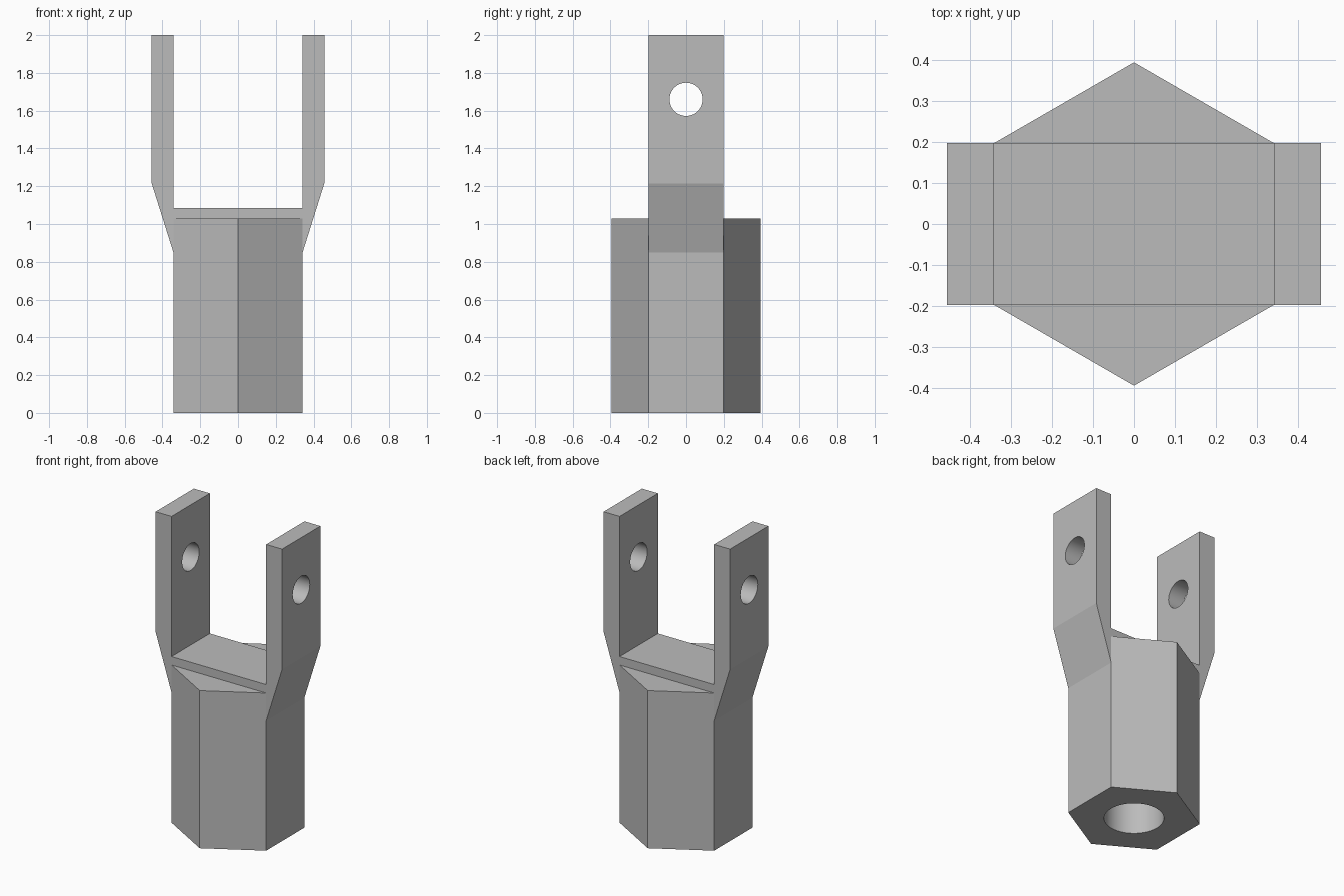
import bpy, bmesh, math
from mathutils import Matrix, Vector

if "Cube" in bpy.data.objects:
    bpy.data.objects.remove(bpy.data.objects["Cube"], do_unlink=True)

R = 0.395                              # hexagon corner radius
FLAT = R * math.cos(math.radians(30))  # hexagon centre to flat
HALF = R / 2                           # half width of one flat

steel = bpy.data.materials.new("plain grey")
steel.use_nodes = True
colour = (0.5, 0.5, 0.5, 1)
steel.diffuse_color = colour
steel.node_tree.nodes["Principled BSDF"].inputs["Base Color"].default_value = colour


def prism(name, outline, direction):
    """Extrude a closed outline along a direction."""
    bm = bmesh.new()
    face = bm.faces.new([bm.verts.new(p) for p in outline])
    new = bmesh.ops.extrude_face_region(bm, geom=[face])["geom"]
    verts = [g for g in new if isinstance(g, bmesh.types.BMVert)]
    bmesh.ops.translate(bm, verts=verts, vec=Vector(direction))
    bmesh.ops.recalc_face_normals(bm, faces=bm.faces)
    mesh = bpy.data.meshes.new(name)
    bm.to_mesh(mesh)
    bm.free()
    obj = bpy.data.objects.new(name, mesh)
    bpy.context.collection.objects.link(obj)
    mesh.materials.append(steel)
    return obj


def circle(radius, sides, matrix):
    return [matrix @ Vector((radius * math.cos(a), radius * math.sin(a), 0))
            for a in (math.tau * i / sides for i in range(sides))]


def drill(target, outline, direction):
    """Cut a hole, then discard the cutter."""
    cutter = prism("hole_cutter", outline, direction)
    cutter.hide_render = True
    mod = target.modifiers.new("hole", "BOOLEAN")
    mod.operation = "DIFFERENCE"
    mod.solver = "EXACT"
    mod.object = cutter
    bpy.ops.object.select_all(action="DESELECT")
    target.select_set(True)
    bpy.context.view_layer.objects.active = target
    bpy.ops.object.modifier_apply(modifier=mod.name)
    bpy.data.objects.remove(cutter, do_unlink=True)
    bpy.ops.object.shade_smooth_by_angle(angle=math.radians(15))


# Hexagonal socket with a blind bore from below
turn = Matrix.Rotation(math.radians(90), 4, "Z")
socket = prism("hex_socket", circle(R, 6, turn), (0, 0, 1.03))
drill(socket, circle(0.178, 48, Matrix.Translation((0, 0, -0.1))), (0, 0, 0.9))

# Fork: half profile, mirrored, with a cross hole through both arms
half = [(FLAT, 0.85), (0.457, 1.215), (0.457, 2), (FLAT, 2), (FLAT, 1.085)]
profile = half + [(-x, z) for x, z in reversed(half)]
fork = prism("fork", [(x, -HALF, z) for x, z in profile], (0, 2 * HALF, 0))
across = Matrix.Translation((-0.6, 0, 1.66)) @ Matrix.Rotation(math.radians(90), 4, "Y")
drill(fork, circle(0.088, 48, across), (1.2, 0, 0))
